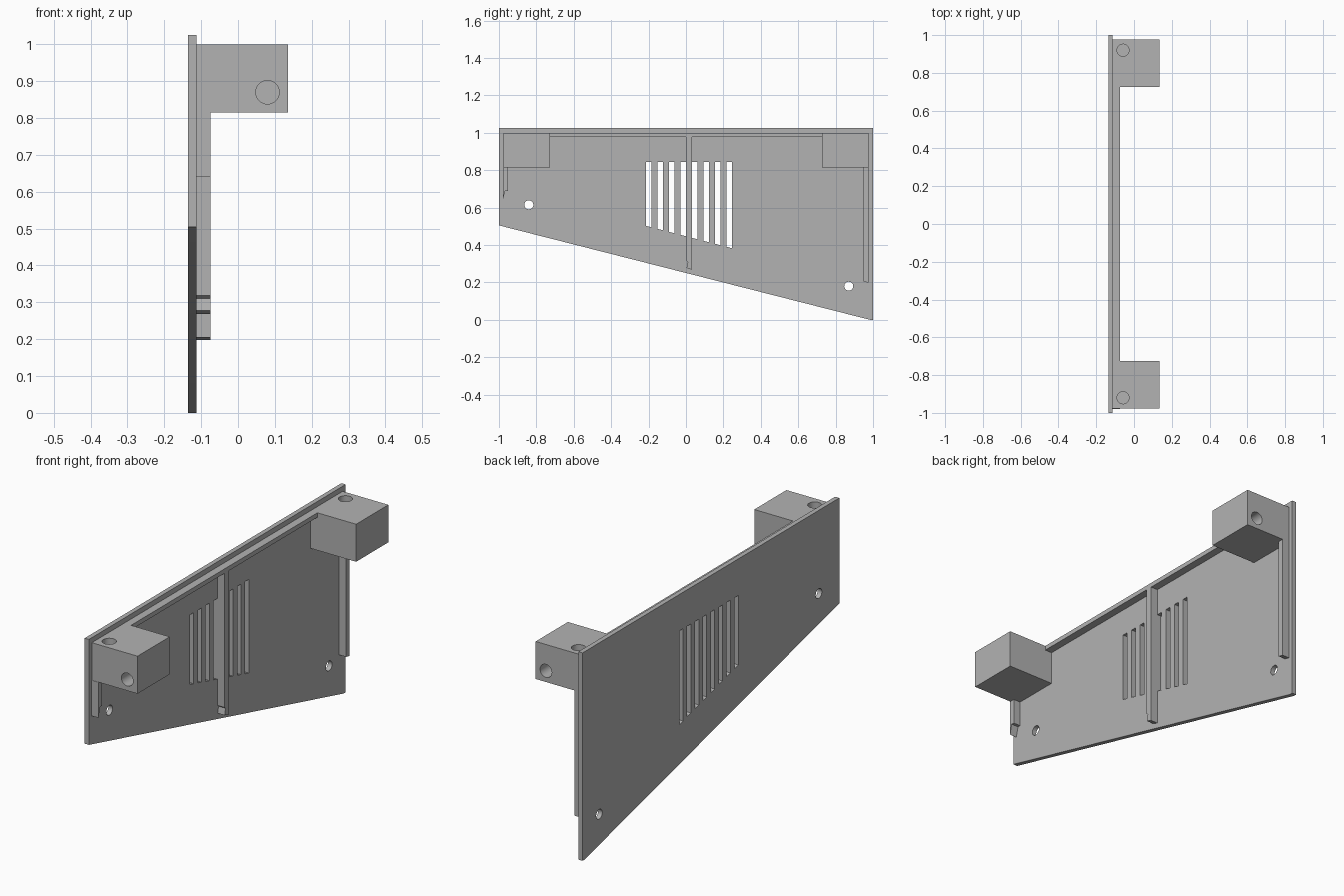
import bpy, bmesh, math
from mathutils import Matrix, Vector

cube = bpy.data.objects.get("Cube")
if cube:
    bpy.data.objects.remove(cube, do_unlink=True)

grey = bpy.data.materials.new("plain grey")
grey.use_nodes = True
COLOUR = (0.448, 0.448, 0.448, 1)
grey.diffuse_color = COLOUR
grey.node_tree.nodes["Principled BSDF"].inputs["Base Color"].default_value = COLOUR

X_BACK, X_FACE, X_RIB, X_BLOCK = -0.136, -0.113, -0.075, 0.136


def link(name, bm):
    bmesh.ops.recalc_face_normals(bm, faces=bm.faces[:])
    mesh = bpy.data.meshes.new(name)
    bm.to_mesh(mesh)
    bm.free()
    mesh.materials.append(grey)
    obj = bpy.data.objects.new(name, mesh)
    bpy.context.scene.collection.objects.link(obj)
    return obj


def extrude_profile(name, points, x0, x1):
    """Side outline of (y, z) points, extruded along x."""
    bm = bmesh.new()
    face = bm.faces.new([bm.verts.new((x0, y, z)) for y, z in points])
    geom = bmesh.ops.extrude_face_region(bm, geom=[face])["geom"]
    bmesh.ops.translate(bm, vec=(x1 - x0, 0, 0),
                        verts=[v for v in geom if isinstance(v, bmesh.types.BMVert)])
    return link(name, bm)


def rect(y0, y1, z0, z1):
    return [(y0, z0), (y1, z0), (y1, z1), (y0, z1)]


def drill(name, centre, axis, radius, length):
    bm = bmesh.new()
    turn = Vector((0, 0, 1)).rotation_difference(Vector(axis)).to_matrix().to_4x4()
    bmesh.ops.create_cone(bm, cap_ends=True, segments=32, radius1=radius, radius2=radius,
                          depth=length, matrix=Matrix.Translation(centre) @ turn)
    return link(name, bm)


def cut(obj, cutters):
    """Subtract each cutter, bake the result and remove the cutters."""
    for c in cutters:
        c.hide_render = True
        mod = obj.modifiers.new("cut", 'BOOLEAN')
        mod.operation, mod.solver, mod.object = 'DIFFERENCE', 'EXACT', c
    graph = bpy.context.evaluated_depsgraph_get()
    baked = bpy.data.meshes.new_from_object(obj.evaluated_get(graph))
    obj.modifiers.clear()
    obj.data = baked
    for c in cutters:
        bpy.data.objects.remove(c, do_unlink=True)
    bpy.ops.object.select_all(action='DESELECT')
    obj.select_set(True)
    bpy.context.view_layer.objects.active = obj
    bpy.ops.object.shade_smooth_by_angle(angle=math.radians(30))


# Side panel with a sloping lower edge, vent slots and screw holes
panel = extrude_profile("side_panel", [(-1, 0.505), (0.985, 0), (1, 0), (1, 1.025), (-1, 1.025)],
                        X_BACK, X_FACE)
cutters = []
SLOT, PITCH = 0.0285, 0.0615
for i in range(8):
    y0 = -0.213 + i * PITCH
    y1 = y0 + SLOT
    low = [(y, 0.447 - 0.26 * y) for y in (y0, y1)]
    cutters.append(extrude_profile("slot_cutter", low + [(y1, 0.845), (y0, 0.845)], -0.2, 0))
for y, z in [(-0.84, 0.615), (0.87, 0.18)]:
    cutters.append(drill("screw_cutter", (X_FACE, y, z), (1, 0, 0), 0.024, 0.2))
cut(panel, cutters)

# Rail along the top and the three stiffening ribs
extrude_profile("top_rail", rect(-0.726, 0.726, 0.978, 1), X_FACE, X_RIB)
extrude_profile("front_rib", [(-0.979, 0.64), (-0.967, 0.69), (-0.952, 0.69),
                              (-0.952, 0.815), (-0.979, 0.815)], X_FACE, X_RIB)
extrude_profile("middle_rib", [(0.003, 0.278), (0.033, 0.268), (0.033, 0.978), (0, 0.978),
                               (0, 0.318), (0.01, 0.31)], X_FACE, X_RIB)
extrude_profile("back_rib", [(0.948, 0.205), (0.977, 0.198), (0.977, 0.815), (0.948, 0.815)],
                X_FACE, X_RIB)

# Corner mounting blocks, each with a blind hole in the top and outer end
for name, s in (("front_block", -1), ("back_block", 1)):
    block = extrude_profile(name, rect(s * 0.726, s * 0.977, 0.815, 1), X_FACE, X_BLOCK)
    cut(block, [drill("top_cutter", (-0.058, s * 0.92, 1), (0, 0, 1), 0.032, 0.24),
                drill("end_cutter", (0.08, s * 0.977, 0.87), (0, 1, 0), 0.032, 0.24)])
